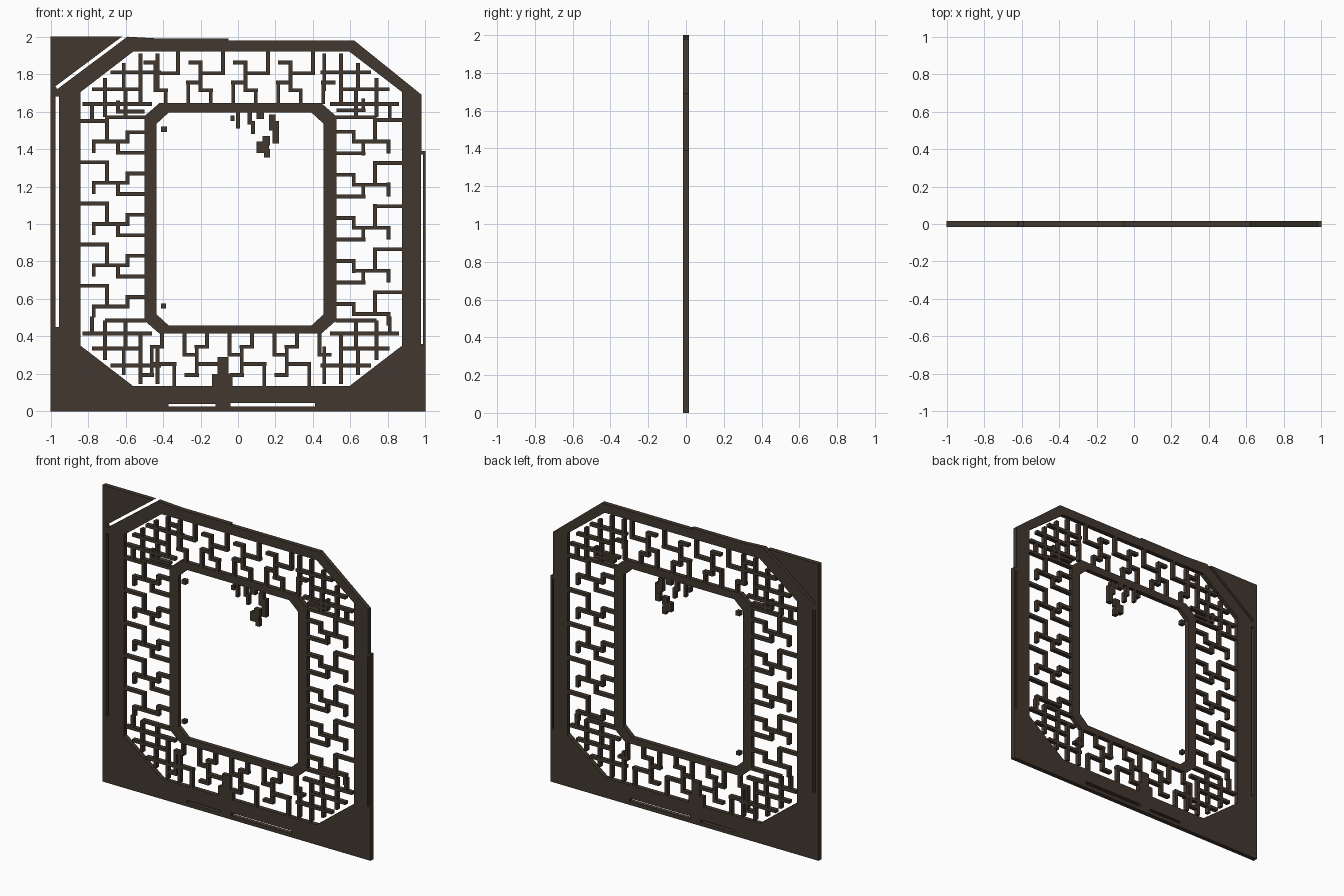
import bpy, bmesh

if "Cube" in bpy.data.objects:
    bpy.data.objects.remove(bpy.data.objects["Cube"])

T = 0.015  # half thickness
wood = bpy.data.materials.new("dark_wood")
wood.diffuse_color = (0.055, 0.04, 0.028, 1)
wood.use_nodes = True
wood.node_tree.nodes["Principled BSDF"].inputs["Base Color"].default_value = wood.diffuse_color


def finish(bm, name):
    bmesh.ops.recalc_face_normals(bm, faces=bm.faces)
    me = bpy.data.meshes.new(name)
    bm.to_mesh(me)
    bm.free()
    me.materials.append(wood)
    ob = bpy.data.objects.new(name, me)
    bpy.context.collection.objects.link(ob)
    return ob


def plate(name, *loops):
    """Flat panel: first loop is the outline, the others are openings."""
    bm = bmesh.new()
    edges = []
    for loop in loops:
        vs = [bm.verts.new((x, -T, z)) for x, z in loop]
        edges += [bm.edges.new((vs[i - 1], vs[i])) for i in range(len(vs))]
    bmesh.ops.triangle_fill(bm, edges=edges, use_beauty=True, normal=(0, -1, 0))
    ext = bmesh.ops.extrude_face_region(bm, geom=bm.faces[:])
    bmesh.ops.translate(bm, vec=(0, 2 * T, 0),
                        verts=[g for g in ext["geom"] if isinstance(g, bmesh.types.BMVert)])
    return finish(bm, name)


def rect(x0, x1, z0, z1):
    return [(x0, z0), (x1, z0), (x1, z1), (x0, z1)]


def octagon(x0, x1, z0, z1, cx, cz):
    return [(x0 + cx, z0), (x1 - cx, z0), (x1, z0 + cz), (x1, z1 - cz),
            (x1 - cx, z1), (x0 + cx, z1), (x0, z1 - cz), (x0, z0 + cz)]


def bars(name, rects):
    bm = bmesh.new()
    for x0, x1, z0, z1 in rects:
        x0, x1 = sorted((x0, x1))
        z0, z1 = sorted((z0, z1))
        vs = bmesh.ops.create_cube(bm, size=1)["verts"]
        bmesh.ops.scale(bm, vec=(x1 - x0, 2 * T, z1 - z0), verts=vs)
        bmesh.ops.translate(bm, vec=((x0 + x1) / 2, 0, (z0 + z1) / 2), verts=vs)
    return finish(bm, name)


# Outer frame with the loose corner, worn slits and octagonal opening
outline = [(-1, 0), (1, 0), (1, 1.39), (0.98, 1.39), (0.98, 1.69), (0.62, 1.98),
           (-0.05, 1.98), (-0.05, 1.99), (-0.42, 1.99), (-0.59, 2.0),
           (-0.965, 1.72), (-0.975, 1.735), (-0.62, 2.0), (-1, 2.0)]
plate("outer_frame", outline,
      octagon(-0.84, 0.875, 0.135, 1.92, 0.28, 0.215),
      rect(-0.975, -0.955, 0.45, 1.68),
      rect(0.977, 0.987, 0.36, 1.37),
      rect(-0.37, -0.12, 0.025, 0.04),
      rect(-0.04, 0.41, 0.025, 0.045))

# Inner window frame
plate("inner_frame",
      octagon(-0.5, 0.525, 0.415, 1.645, 0.08, 0.07),
      octagon(-0.435, 0.457, 0.458, 1.595, 0.065, 0.06))

# Lattice motif: u runs from outer to inner frame, v runs along the side
W = 0.01
ACROSS = [(0.0, 0.06, 0.25), (0.11, 0.0, 0.15), (0.05, 0.24, 0.34), (0.16, 0.19, 0.34)]
ALONG = [(0.14, 0.0, 0.12), (0.25, -0.01, 0.06), (0.20, 0.15, 0.22), (0.07, -0.06, 0.01)]


def strip(start, count, period, depth):
    k, s = period / 0.22, depth / 0.34
    for i in range(count):
        b = start + i * period
        for v, u0, u1 in ACROSS:
            yield u0 * s, u1 * s, b + v * k - W, b + v * k + W
        for u, v0, v1 in ALONG:
            yield u * s - W, u * s + W, b + v0 * k, b + v1 * k


bars("left_lattice", [(-0.84 + a, -0.84 + b, c, d) for a, b, c, d in strip(0.56, 5, 0.22, 0.34)])
bars("right_lattice", [(0.875 - a, 0.875 - b, c, d) for a, b, c, d in strip(0.52, 5, 0.23, 0.35)])
bars("top_lattice", [(c, d, 1.92 - a, 1.92 - b) for a, b, c, d in strip(-0.44, 4, 0.24, 0.28)])
bars("bottom_lattice", [(c, d, 0.135 + a, 0.135 + b) for a, b, c, d in strip(-0.46, 4, 0.24, 0.285)])

# Denser lattice in the four corners, mirrored from one pattern
CORNER_H = [(-0.06, 0.0, 0.22), (0.01, -0.03, 0.34), (0.09, 0.02, 0.29), (0.18, -0.08, 0.19)]
CORNER_V = [(0.03, 0.0, 0.28), (0.11, -0.06, 0.10), (0.12, 0.08, 0.23),
            (0.22, -0.06, 0.15), (-0.06, 0.08, 0.28), (0.29, -0.08, 0.02)]
for side, x, sx in (("left", -0.49, -1), ("right", 0.52, 1)):
    for end, z, sz in (("upper", 1.63, 1), ("lower", 0.425, -1)):
        rs = [(x + sx * a, x + sx * b, z + sz * (h - W), z + sz * (h + W)) for h, a, b in CORNER_H]
        rs += [(x + sx * (u - W), x + sx * (u + W), z + sz * a, z + sz * b) for u, a, b in CORNER_V]
        bars(f"{end}_{side}_corner_lattice", rs)

# Thick post in the lower band
bars("bottom_post", [(-0.11, -0.05, 0.13, 0.29), (-0.14, -0.03, 0.13, 0.2)])

# Ragged hanging fragments inside the window
bars("hanging_fragments", [
    (0.185, 0.22, 1.43, 1.55), (0.165, 0.2, 1.5, 1.585), (0.13, 0.17, 1.42, 1.47),
    (0.1, 0.165, 1.38, 1.44), (0.14, 0.17, 1.355, 1.4), (0.07, 0.09, 1.48, 1.55),
    (0.05, 0.075, 1.53, 1.6), (0.1, 0.14, 1.56, 1.6), (-0.01, 0.01, 1.51, 1.6),
    (-0.04, -0.02, 1.55, 1.58), (-0.41, -0.38, 1.49, 1.52), (-0.41, -0.385, 0.55, 0.575)])
